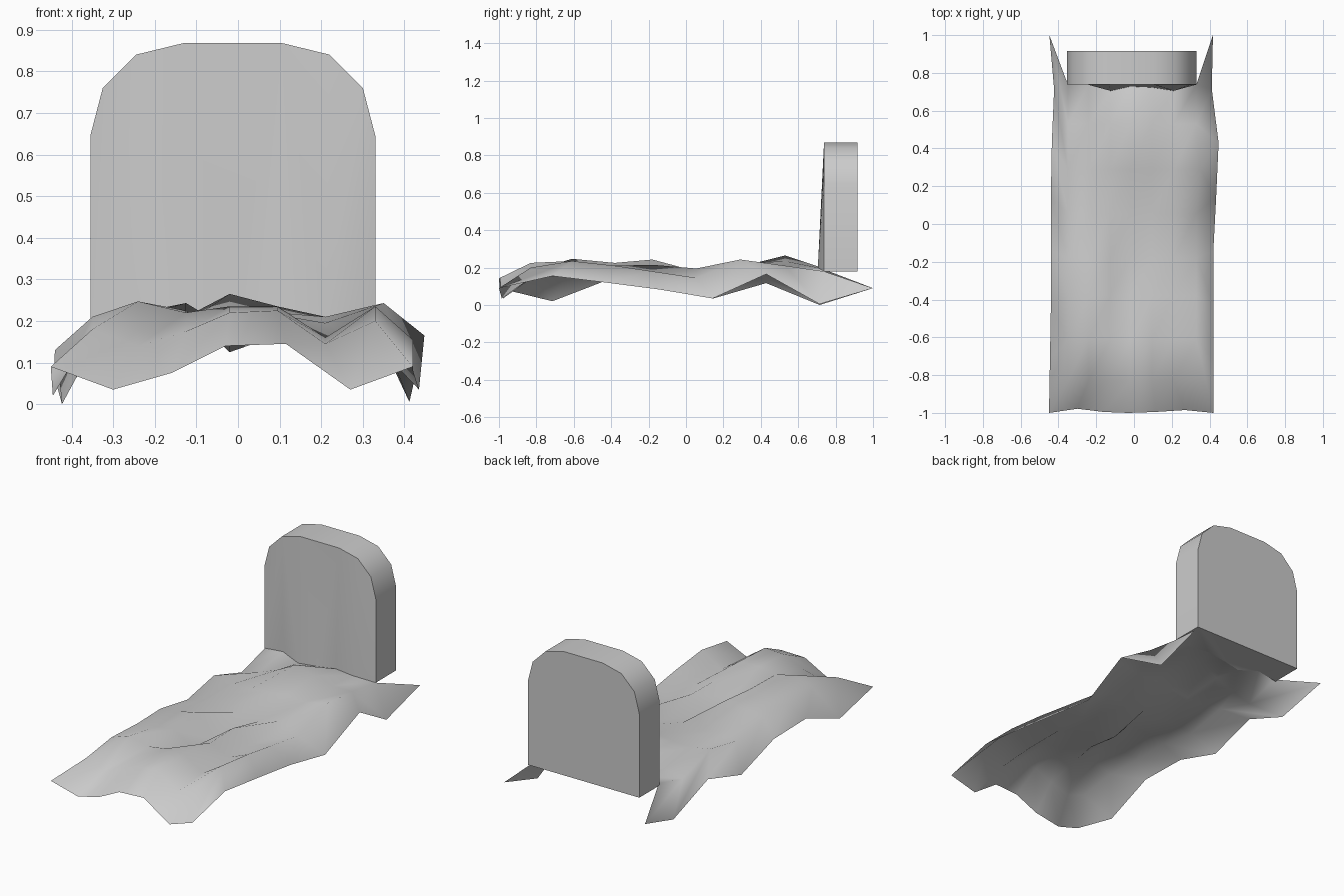
import bpy, bmesh

if "Cube" in bpy.data.objects:
    bpy.data.objects.remove(bpy.data.objects["Cube"])

# Mound: inner 8 x 7 grid of heights (rows front to back, columns left to right)
cols = [-.35, -.24, -.125, -.02, .095, .21, .33]
rows = [-.83, -.61, -.38, -.18, .055, .29, .53, .738]
heights = [
    [.18, .14, .175, .22, .225, .145, .20],
    [.21, .247, .22, .235, .235, .16, .235],
    [.20, .21, .225, .15, .21, .16, .21],
    [.205, .22, .243, .125, .215, .16, .18],
    [.165, .185, .16, .18, .165, .195, .145],
    [.21, .19, .195, .205, .22, .21, .243],
    [.135, .165, .21, .265, .235, .21, .21],
    [.19, .20, .18, .18, .20, .20, .18],
]
back_shift = [0, 0, -.033, -.01, -.015, -.033, 0]   # ragged seam at the stone

# Skirt that drops from the mound to the ground
left_x = [-.45, -.445, -.44, -.44, -.44, -.435, -.423, -.448]
left_z = [.09, .02, .13, .124, .034, .117, 0, .09]
right_x = [.42, .42, .42, .42, .435, .448, .412, .418]
right_z = [.09, .155, .12, .083, .035, .165, .005, .09]
front = [(-.30, -.978, .035), (-.16, -.995, .075), (-.03, -1, .14),
         (.115, -.995, .145), (.27, -.985, .035)]


def bridge(bm, a, b):
    """Quads between two equally long lines of vertices."""
    for k in range(len(a) - 1):
        bm.faces.new((a[k], a[k + 1], b[k + 1], b[k]))


def finish(bm, name, angle=None):
    mesh = bpy.data.meshes.new(name)
    bm.to_mesh(mesh)
    bm.free()
    obj = bpy.data.objects.new(name, mesh)
    bpy.context.collection.objects.link(obj)
    bpy.context.view_layer.objects.active = obj
    obj.select_set(True)
    if angle:
        bpy.ops.object.shade_smooth_by_angle(angle=angle)
    else:
        mesh.shade_smooth()
    obj.select_set(False)


# Earth mound
bm = bmesh.new()
grid = []
for j, y in enumerate(rows):
    shift = back_shift if j == 7 else [0] * 7
    grid.append([bm.verts.new((x, y + s, z))
                 for x, s, z in zip(cols, shift, heights[j])])
grid[5][6].co.x = .35
seam = [v.co.copy() for v in grid[7]]
edge_y = [-1 + 2 * j / 7 for j in range(8)]
left = [bm.verts.new(p) for p in zip(left_x, edge_y, left_z)]
right = [bm.verts.new(p) for p in zip(right_x, edge_y, right_z)]
front_line = [left[0]] + [bm.verts.new(p) for p in front] + [right[0]]
bridge(bm, front_line, grid[0])
for a, b in zip(grid, grid[1:]):
    bridge(bm, a, b)
bridge(bm, [r[0] for r in grid], left)
bridge(bm, right, [r[6] for r in grid])
finish(bm, "earth_mound")

# Headstone: rounded slab whose front foot follows the mound seam
half = [(.3425, .645), (.3125, .76), (.2325, .84), (.1175, .868)]
cx = -.0125
arch = [(cx + x, z) for x, z in half] + [(cx - x, z) for x, z in half[::-1]]
bm = bmesh.new()
f_arch = [bm.verts.new((x, .738, z)) for x, z in arch]
b_arch = [bm.verts.new((x, .917, z)) for x, z in arch]
seam[0].x = -.355
seam[0].z = .18
foot = [bm.verts.new(p) for p in seam]
b_foot = [bm.verts.new((x, .917, .18)) for x in (-.355, .33)]
b_ring = [b_foot[1]] + b_arch + [b_foot[0]]
bridge(bm, [foot[6]] + f_arch + [foot[0]], b_ring)
sides = [bm.faces.new(foot + f_arch), bm.faces.new(foot + b_foot[::-1])]
bm.faces.new(b_ring)
bmesh.ops.triangulate(bm, faces=sides)
bmesh.ops.recalc_face_normals(bm, faces=bm.faces[:])
finish(bm, "headstone", 0.6)
